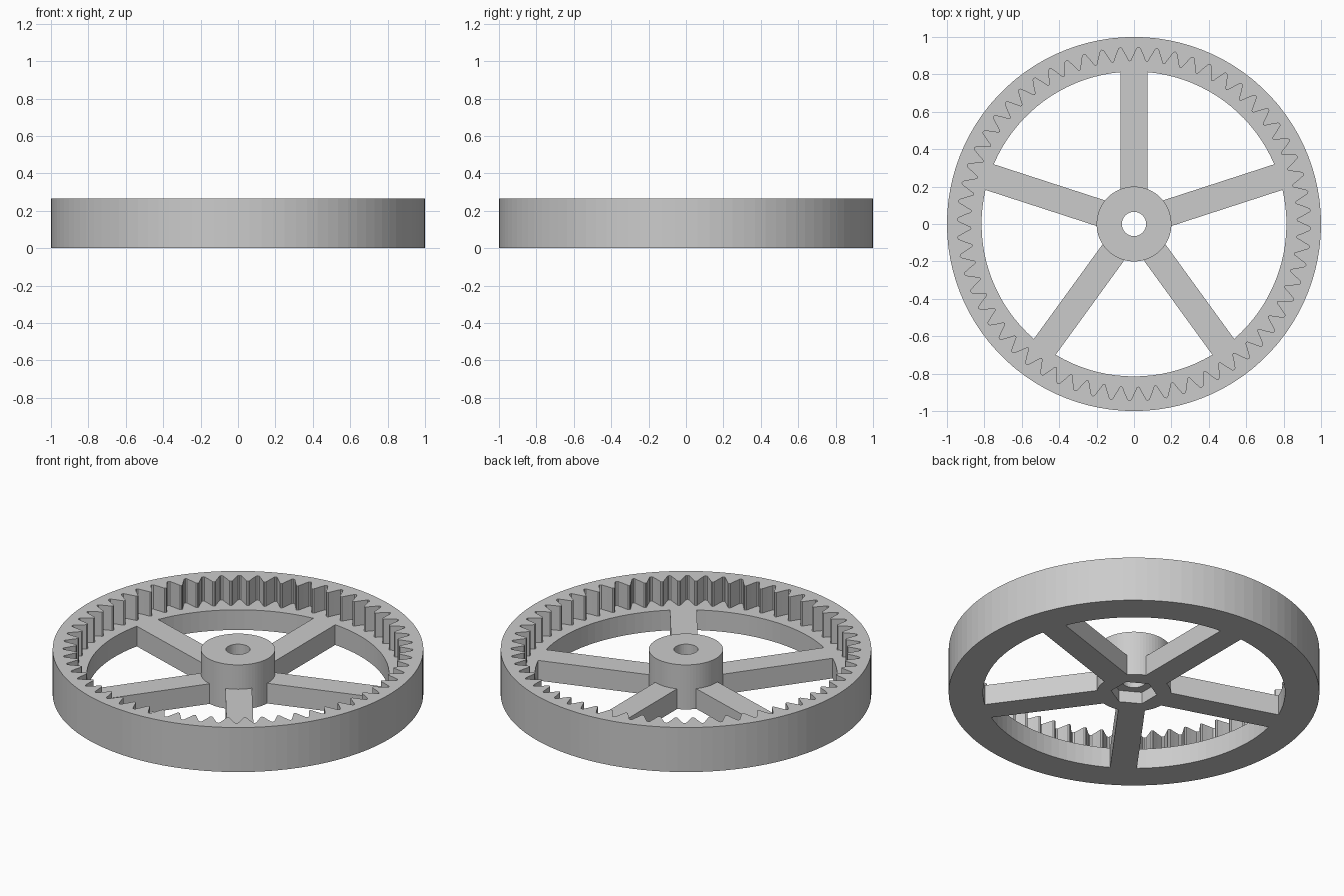
import bpy, bmesh
from math import sin, cos, asin, radians, degrees

cube = bpy.data.objects.get("Cube")
if cube:
    bpy.data.objects.remove(cube, do_unlink=True)

# Main sizes
HEIGHT, WEB, TRAP = 0.265, 0.12, 0.07
RIM, INNER, HUB, BORE, NUT = 1.0, 0.815, 0.2, 0.065, 0.125
ROOT, TIP, TEETH = 0.945, 0.87, 60
SPOKES, HALF_WIDTH = 5, 0.072
STEP = 360 / SPOKES


def polar(r, deg):
    return (r * cos(radians(deg)), r * sin(radians(deg)))


def arc(r, start, end, n):
    return [polar(r, start + (end - start) * i / n) for i in range(n + 1)]


def circle(r, n, start=0):
    return arc(r, start, start + 360, n)[:-1]


bm = bmesh.new()


def wall(loop, z0, z1):
    """Upright band of quads along a closed outline."""
    low = [bm.verts.new((x, y, z0)) for x, y in loop]
    high = [bm.verts.new((x, y, z1)) for x, y in loop]
    for i in range(len(loop)):
        bm.faces.new((low[i - 1], low[i], high[i], high[i - 1]))


def cap(z, *loops):
    """Flat face at one height, bounded by an outline and its holes."""
    edges = []
    for loop in loops:
        vs = [bm.verts.new((x, y, z)) for x, y in loop]
        edges += [bm.edges.new((vs[i - 1], vs[i])) for i in range(len(vs))]
    bmesh.ops.triangle_fill(bm, use_beauty=True, edges=edges, normal=(0, 0, 1))


# Internal tooth outline: narrow grooves with sloping flanks
teeth = []
pitch = 360 / TEETH
mid = (ROOT + TIP) / 2
for k in range(TEETH):
    a = 88.5 + pitch * k
    teeth += [polar(ROOT - 0.004, a - 0.5), polar(ROOT, a), polar(ROOT - 0.004, a + 0.5),
              polar(mid, a + pitch / 4),
              polar(TIP + 0.004, a + pitch / 2 - 0.5), polar(TIP, a + pitch / 2),
              polar(TIP + 0.004, a + pitch / 2 + 0.5), polar(mid, a + pitch * 3 / 4)]

# Openings between the spokes, and the outlines that border them
at_hub = degrees(asin(HALF_WIDTH / HUB))
at_rim = degrees(asin(HALF_WIDTH / INNER))
windows, star, hub = [], [], []
for k in range(SPOKES):
    a, b = 18 + STEP * k, 18 + STEP * (k + 1)
    far = arc(INNER, a + at_rim, b - at_rim, 18)
    near = arc(HUB, a + at_hub, b - at_hub, 6)
    root = arc(HUB, b - at_hub, b + at_hub, 8)
    windows.append(far + near[::-1])
    star += [near[0]] + far + root[:-1]
    hub += near[:-1] + root[:-1]

rim = circle(RIM, 100)
bore = circle(BORE, 32)
nut = circle(NUT, 6, 30)

# Rim with teeth
wall(rim, 0, HEIGHT)
wall(teeth, WEB, HEIGHT)
cap(HEIGHT, rim, teeth)

# Ledge and spokes
cap(WEB, teeth, star)
cap(0, rim, nut, *windows)
for window in windows:
    wall(window, 0, WEB)

# Hub with bore and hexagonal nut pocket
wall(hub, WEB, HEIGHT)
cap(HEIGHT, hub, bore)
wall(bore, TRAP, HEIGHT)
cap(TRAP, nut, bore)
wall(nut, 0, TRAP)

bmesh.ops.remove_doubles(bm, verts=bm.verts[:], dist=0.00005)
bmesh.ops.recalc_face_normals(bm, faces=bm.faces[:])
mesh = bpy.data.meshes.new("ring_gear_wheel")
bm.to_mesh(mesh)
bm.free()

# Grey material
grey = bpy.data.materials.new("plain grey")
grey.use_nodes = True
colour = (0.6, 0.6, 0.6, 1)
grey.diffuse_color = colour
grey.node_tree.nodes["Principled BSDF"].inputs["Base Color"].default_value = colour
mesh.materials.append(grey)

wheel = bpy.data.objects.new("ring_gear_wheel", mesh)
bpy.context.collection.objects.link(wheel)
